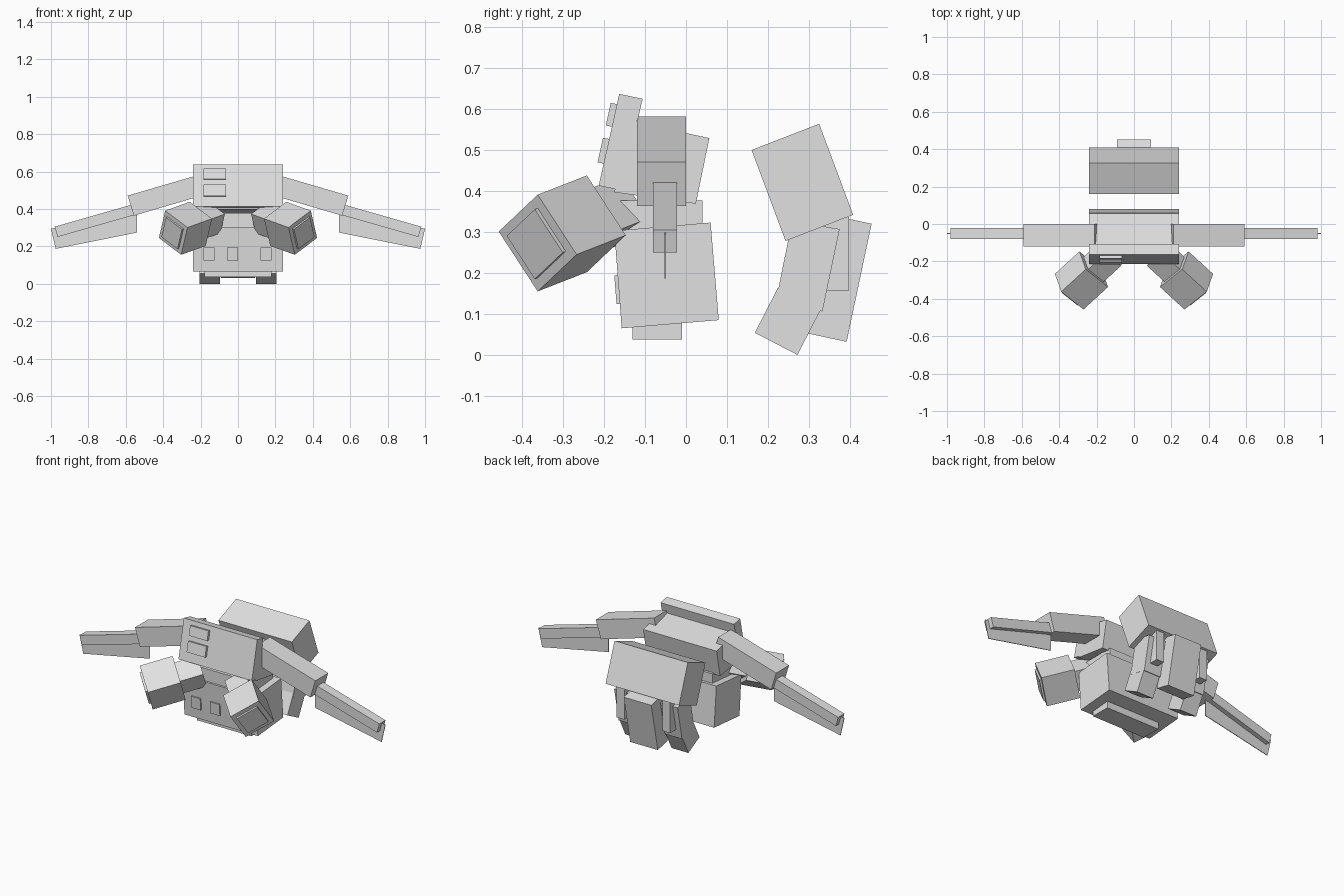
import bpy, bmesh
from mathutils import Vector as V

if "Cube" in bpy.data.objects:
    bpy.data.objects.remove(bpy.data.objects["Cube"])

mat = bpy.data.materials.new("light_grey")
mat.diffuse_color = (0.75, 0.75, 0.75, 1)
mat.use_nodes = True
mat.node_tree.nodes["Principled BSDF"].inputs["Base Color"].default_value = mat.diffuse_color


def prism(name, base, sweep):
    """Sweep a flat polygon along a vector into a closed solid."""
    bm = bmesh.new()
    face = bm.faces.new([bm.verts.new(p) for p in base])
    r = bmesh.ops.extrude_face_region(bm, geom=[face], use_keep_orig=True)
    verts = [g for g in r["geom"] if isinstance(g, bmesh.types.BMVert)]
    bmesh.ops.translate(bm, verts=verts, vec=sweep)
    bmesh.ops.recalc_face_normals(bm, faces=bm.faces)
    me = bpy.data.meshes.new(name)
    bm.to_mesh(me)
    bm.free()
    me.materials.append(mat)
    ob = bpy.data.objects.new(name, me)
    bpy.context.collection.objects.link(ob)
    return ob


def side(name, pts, x0, x1):
    """Side profile (y, z) spanning x0..x1."""
    return prism(name, [(x0, y, z) for y, z in pts], V((x1 - x0, 0, 0)))


def front(name, pts, y0, y1):
    """Front profile (x, z) spanning y0..y1."""
    return prism(name, [(x, y0, z) for x, z in pts], V((0, y1 - y0, 0)))


def rect(a0, a1, b0, b1):
    return [(a0, b0), (a1, b0), (a1, b1), (a0, b1)]


def block(name, corner, u, v, w):
    return prism(name, [corner, corner + u, corner + u + v, corner + v], w)


def mirror(ob):
    """Mirrored copy across x = 0."""
    m = ob.modifiers.new("mirror", 'MIRROR')
    m.use_mirror_merge = False
    return ob


# Torso: tilted chest, front slab, waist, lower body, underside plate
side("chest", [(-.14, .575), (.057, .532), (.024, .372), (-.175, .40)], -.24, .24)
side("chest_slab", [(-.163, .64), (-.106, .628), (-.156, .404), (-.213, .416)], -.24, .24)
side("waist", rect(-.165, .04, .29, .38), -.2, .2)
side("lower_body", [(-.157, .068), (.08, .088), (.06, .326), (-.175, .306)], -.24, .24)
side("underside_plate", rect(-.13, -.01, .04, .085), -.178, .178)

# Chest badges and lower body badges on the front
for z0, z1 in ((.56, .615), (.47, .53)):
    pts = [(-.163 + (z - .64) * .223 + dy, z + dz)
           for z, dy, dz in ((z0, .01, -.002), (z1, .01, -.002), (z1, -.015, .003), (z0, -.015, .003))]
    side("chest_badge", pts, -.185, -.065)
for x0 in (-.185, -.06, .12):
    pts = [(-.157 - (z - .068) * .0776 + dy, z)
           for z, dy in ((.127, .01), (.197, .01), (.197, -.008), (.127, -.008))]
    side("lower_badge", pts, x0, x0 + .06)

# Spread arms with a thin blade along the outer half
mirror(front("upper_arm", [(.21, .585), (.59, .474), (.557, .367), (.18, .478)], -.12, 0))
mirror(front("outer_arm", [(.56, .428), (.98, .308), (.965, .253), (.545, .373)], -.08, -.022))
mirror(front("arm_blade", [(.54, .40), (1.0, .297), (.975, .19), (.54, .277)], -.053, -.049))

# Front fists: turned cubes with a raised face plate and a short link to the body
a = V((.27, -.457, .304))
u, v, w = V((.119, .095, .09)), V((.034, .095, -.146)), V((-.131, .12, .047))
mirror(block("fist", a, u, v, w))
mirror(block("fist_plate", a + u * .14 + v * .14 - w * .06, u * .72, v * .72, w * .1))
mirror(block("fist_link", a + u * .15 + v * .15 + w * .9, u * .7, v * .7, w * .8))

# Rear unit: slanted pack, central tail box, hanging legs with feet
side("rear_pack", [(.16, .503), (.325, .567), (.408, .345), (.243, .281)], -.24, .24)
side("tail_box", [(.36, .343), (.453, .323), (.392, .035), (.299, .055)], -.09, .09)
mirror(side("rear_leg", [(.219, .133), (.333, .109), (.375, .31), (.259, .33)], .095, .207))
mirror(side("rear_leg_fin", rect(.30, .398, .16, .34), .125, .175))
mirror(side("rear_foot", [(.168, .057), (.272, .003), (.328, .112), (.224, .166)], .096, .206))

# Rest exactly on the ground
for ob in bpy.data.objects:
    ob.location.z = -.003
